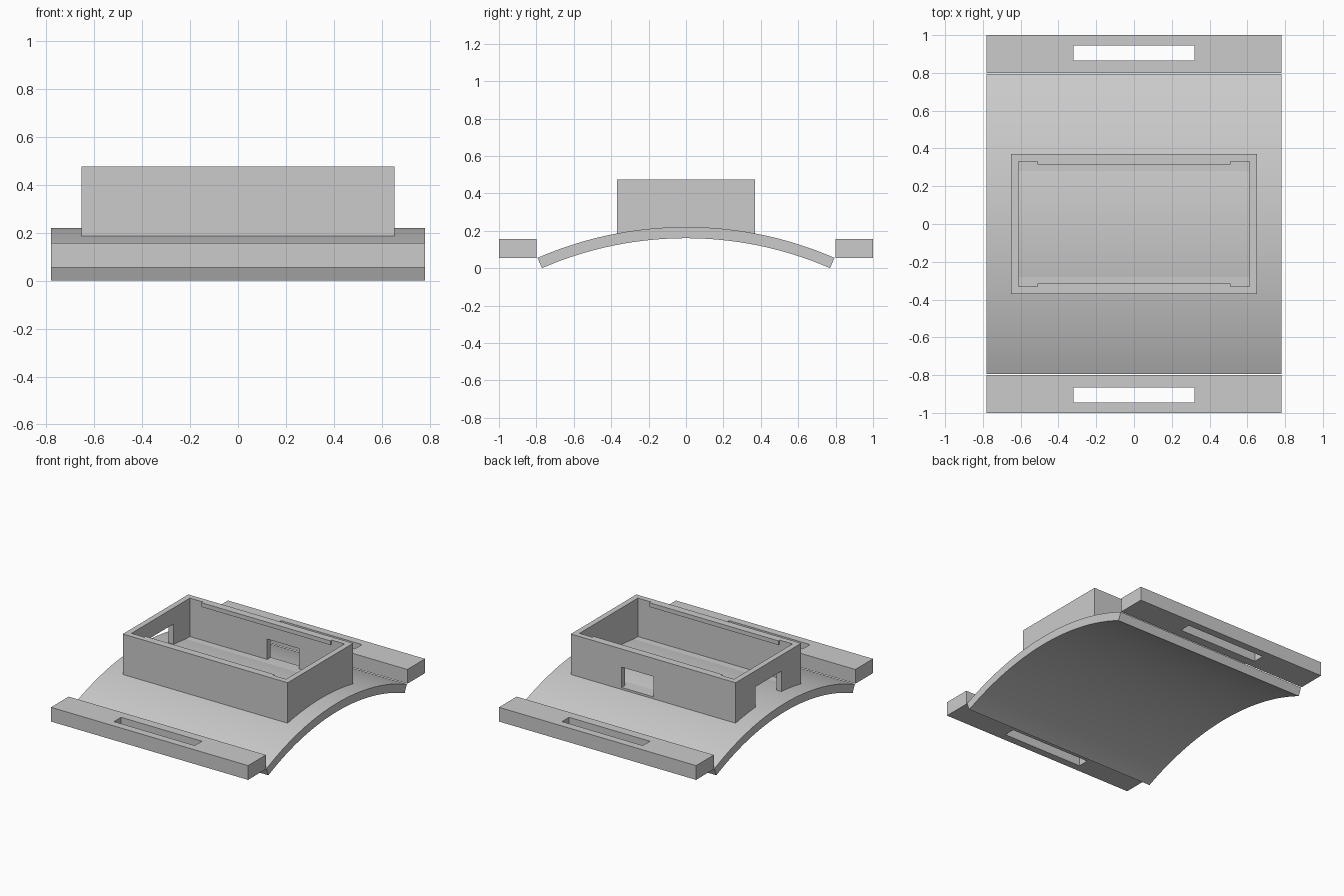
import bpy, bmesh, math

old = bpy.data.objects.get("Cube")
if old:
    bpy.data.objects.remove(old, do_unlink=True)

grey = bpy.data.materials.new("light_grey")
grey.use_nodes = True
colour = (0.6, 0.6, 0.6, 1)
grey.diffuse_color = colour
grey.node_tree.nodes["Principled BSDF"].inputs["Base Color"].default_value = colour


def add_mesh(name, bm):
    bmesh.ops.recalc_face_normals(bm, faces=bm.faces)
    mesh = bpy.data.meshes.new(name)
    bm.to_mesh(mesh)
    bm.free()
    mesh.materials.append(grey)
    obj = bpy.data.objects.new(name, mesh)
    bpy.context.collection.objects.link(obj)
    return obj


def block(name, x, y, z):
    """Box from (min, max) pairs on each axis."""
    bm = bmesh.new()
    bmesh.ops.create_cube(bm, size=1)
    for v in bm.verts:
        v.co = [a + (b - a) * (c + 0.5) for (a, b), c in zip((x, y, z), v.co)]
    return add_mesh(name, bm)


def activate(obj):
    bpy.ops.object.select_all(action='DESELECT')
    obj.select_set(True)
    bpy.context.view_layer.objects.active = obj


def cut(obj, x, y, z):
    """Subtract a box-shaped opening."""
    cutter = block("cutter", x, y, z)
    cutter.hide_render = True
    mod = obj.modifiers.new("opening", 'BOOLEAN')
    mod.operation, mod.solver, mod.object = 'DIFFERENCE', 'EXACT', cutter
    activate(obj)
    bpy.ops.object.modifier_apply(modifier=mod.name)
    bpy.data.objects.remove(cutter, do_unlink=True)


# Curved base plate: an arc-shaped profile extruded across the width
HALF_WIDTH = 0.78
OUTER, INNER, CROWN = 1.993, 1.933, 0.22
SWEEP, STEPS = math.asin(0.77 / INNER), 48
angles = [SWEEP * (2 * i / STEPS - 1) for i in range(STEPS + 1)]
profile = [(r * math.sin(a), CROWN - OUTER + r * math.cos(a))
           for r, run in ((OUTER, angles), (INNER, angles[::-1])) for a in run]
bm = bmesh.new()
face = bm.faces.new([bm.verts.new((-HALF_WIDTH, y, z)) for y, z in profile])
grown = bmesh.ops.extrude_face_region(bm, geom=[face])["geom"]
bmesh.ops.translate(bm, vec=(2 * HALF_WIDTH, 0, 0),
                    verts=[g for g in grown if isinstance(g, bmesh.types.BMVert)])
plate = add_mesh("curved_plate", bm)
activate(plate)
bpy.ops.object.shade_smooth_by_angle(angle=math.radians(30))

# Slotted strap bars and the inner lips of the housing, front and back
for side, s in (("front", -1), ("back", 1)):
    bar = block(side + "_strap_bar", (-HALF_WIDTH, HALF_WIDTH),
                sorted((0.8 * s, s)), (0.055, 0.157))
    cut(bar, (-0.32, 0.32), sorted((0.865 * s, 0.945 * s)), (0, 0.3))
    block(side + "_lid_lip", (-0.51, 0.51),
          sorted((0.315 * s, 0.33 * s)), (0.445, 0.475))

# Open-topped housing with a rear window and a side doorway
housing = block("housing", (-0.652, 0.652), (-0.37, 0.37), (0.17, 0.475))
cut(housing, (-0.612, 0.612), (-0.33, 0.33), (0.2, 0.6))
cut(housing, (0, 0.25), (0.3, 0.4), (0.2, 0.345))
cut(housing, (-0.7, -0.58), (-0.147, 0.147), (0.2, 0.36))
